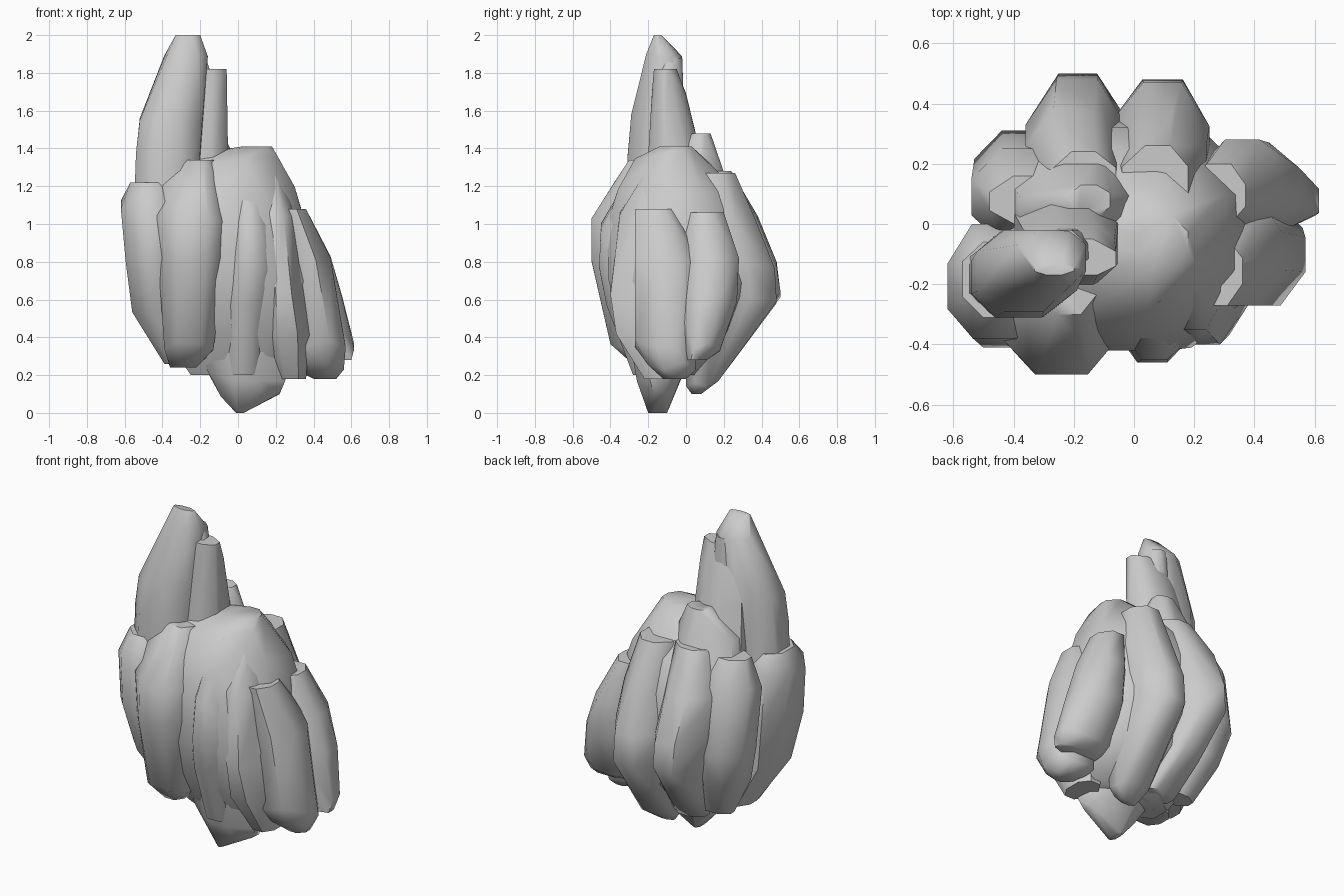
import bpy, bmesh, random
random.seed(4)


def lobe(name, rows, cut=0.3):
    """Faceted chunk: hull of chamfered rings, each row = z, x0, x1, y0, y1."""
    bm = bmesh.new()
    for i, (z, x0, x1, y0, y1) in enumerate(rows):
        inner = 0 < i < len(rows) - 1
        cx, cy, rx, ry = (x0 + x1) / 2, (y0 + y1) / 2, (x1 - x0) / 2, (y1 - y0) / 2
        k = 1 - 2 * cut
        for u, v in ((1, k), (k, 1), (-k, 1), (-1, k), (-1, -k), (-k, -1), (k, -1), (1, -k)):
            # slight irregularity along each edge only
            j = random.uniform(-0.12, 0.12)
            if abs(u) < 1:
                u += j
            else:
                v += j
            dz = random.uniform(-0.025, 0.025) if inner else 0
            bm.verts.new((cx + u * rx, cy + v * ry, z + dz))
    res = bmesh.ops.convex_hull(bm, input=bm.verts)
    junk = [g for g in res["geom_interior"] if isinstance(g, bmesh.types.BMVert)]
    bmesh.ops.delete(bm, geom=junk, context='VERTS')
    bmesh.ops.recalc_face_normals(bm, faces=bm.faces)
    me = bpy.data.meshes.new(name)
    bm.to_mesh(me)
    bm.free()
    ob = bpy.data.objects.new(name, me)
    bpy.context.collection.objects.link(ob)
    bpy.ops.object.select_all(action='DESELECT')
    ob.select_set(True)
    bpy.context.view_layer.objects.active = ob
    bpy.ops.object.shade_smooth_by_angle(angle=0.9)


# central mass
lobe("core_rock", [
    (1.41, 0.02, 0.18, -0.14, 0.03), (1.34, -0.3, 0.21, -0.27, 0.12),
    (1.18, -0.42, 0.3, -0.36, 0.25), (1.0, -0.45, 0.36, -0.42, 0.32),
    (0.7, -0.43, 0.42, -0.41, 0.36), (0.4, -0.38, 0.42, -0.34, 0.28),
    (0.2, -0.25, 0.3, -0.22, 0.1)])

# tall spires
lobe("tall_spire", [
    (1.1, -0.55, -0.22, -0.31, -0.02), (1.35, -0.54, -0.22, -0.31, -0.02),
    (1.56, -0.52, -0.19, -0.29, -0.02), (1.88, -0.39, -0.16, -0.21, -0.02),
    (2.0, -0.33, -0.2, -0.17, -0.13)])
lobe("short_spire", [
    (1.2, -0.4, -0.05, -0.21, 0.12), (1.48, -0.37, -0.07, -0.19, 0.05),
    (1.7, -0.33, -0.065, -0.18, 0.0), (1.82, -0.3, -0.06, -0.17, -0.05)])
lobe("spire_tip", [
    (1.6, -0.32, -0.13, -0.15, -0.01), (1.8, -0.3, -0.15, -0.15, -0.02),
    (1.88, -0.28, -0.17, -0.12, -0.02)])
lobe("spire_foot", [
    (1.1, -0.42, 0.02, -0.1, 0.26), (1.3, -0.38, 0.0, -0.1, 0.18),
    (1.48, -0.22, -0.08, 0.03, 0.13)])

# front ridges
lobe("front_left_ridge", [
    (1.34, -0.3, -0.12, -0.3, -0.1), (1.22, -0.4, -0.1, -0.38, -0.1),
    (1.02, -0.43, -0.06, -0.5, -0.1), (0.8, -0.42, -0.07, -0.5, -0.1),
    (0.35, -0.39, -0.13, -0.4, -0.1), (0.24, -0.36, -0.22, -0.26, -0.08)])
lobe("front_middle_ridge", [
    (1.33, -0.02, 0.14, -0.26, -0.05), (1.0, -0.05, 0.18, -0.45, -0.1),
    (0.75, -0.05, 0.2, -0.46, -0.1), (0.55, -0.1, 0.17, -0.42, -0.1),
    (0.2, -0.1, 0.14, -0.28, 0.0)])
lobe("front_right_ridge", [
    (1.3, 0.1, 0.22, -0.2, 0.0), (1.05, 0.1, 0.3, -0.35, 0.0),
    (0.65, 0.12, 0.35, -0.4, 0.0), (0.4, 0.14, 0.38, -0.37, 0.0),
    (0.18, 0.2, 0.36, -0.22, 0.0)])

# left shoulder
lobe("left_front_lobe", [
    (1.22, -0.57, -0.35, -0.31, -0.06), (1.1, -0.62, -0.3, -0.38, 0.0),
    (0.8, -0.595, -0.3, -0.41, 0.0), (0.54, -0.56, -0.28, -0.33, 0.0),
    (0.46, -0.47, -0.25, -0.28, 0.0), (0.26, -0.39, -0.22, -0.2, 0.0)])
lobe("left_back_lobe", [
    (1.24, -0.48, -0.25, 0.0, 0.16), (1.08, -0.54, -0.2, -0.06, 0.25),
    (0.7, -0.53, -0.2, -0.06, 0.31), (0.5, -0.48, -0.2, -0.04, 0.25),
    (0.25, -0.36, -0.16, 0.0, 0.12)])

# right flank
lobe("right_front_lobe", [
    (1.08, 0.22, 0.36, -0.27, -0.06), (0.8, 0.25, 0.49, -0.27, 0.06),
    (0.36, 0.25, 0.57, -0.27, 0.06), (0.25, 0.27, 0.56, -0.2, 0.05),
    (0.18, 0.4, 0.52, -0.12, 0.0)])
lobe("right_back_lobe", [
    (1.06, 0.2, 0.37, 0.0, 0.2), (0.82, 0.22, 0.49, -0.03, 0.28),
    (0.6, 0.22, 0.55, -0.04, 0.27), (0.35, 0.25, 0.615, -0.02, 0.18),
    (0.28, 0.33, 0.6, 0.0, 0.11)])

# back ridges
lobe("back_left_ridge", [
    (1.28, -0.28, -0.06, 0.02, 0.24), (1.02, -0.36, -0.05, 0.0, 0.38),
    (0.78, -0.36, -0.04, 0.0, 0.48), (0.62, -0.33, -0.04, 0.0, 0.5),
    (0.4, -0.26, -0.02, 0.0, 0.34), (0.2, -0.2, 0.0, 0.0, 0.15)])
lobe("back_right_ridge", [
    (1.27, -0.04, 0.18, 0.0, 0.26), (1.02, -0.08, 0.24, 0.0, 0.36),
    (0.78, -0.08, 0.25, 0.0, 0.47), (0.6, -0.07, 0.24, 0.0, 0.48),
    (0.16, 0.0, 0.22, 0.0, 0.17), (0.1, 0.04, 0.15, 0.03, 0.08)])

# hanging point underneath
lobe("bottom_point", [
    (0.4, -0.25, 0.28, -0.3, 0.06), (0.19, -0.15, 0.25, -0.26, -0.02),
    (0.11, -0.09, 0.22, -0.23, -0.06), (0.0, -0.01, 0.03, -0.2, -0.1)])
